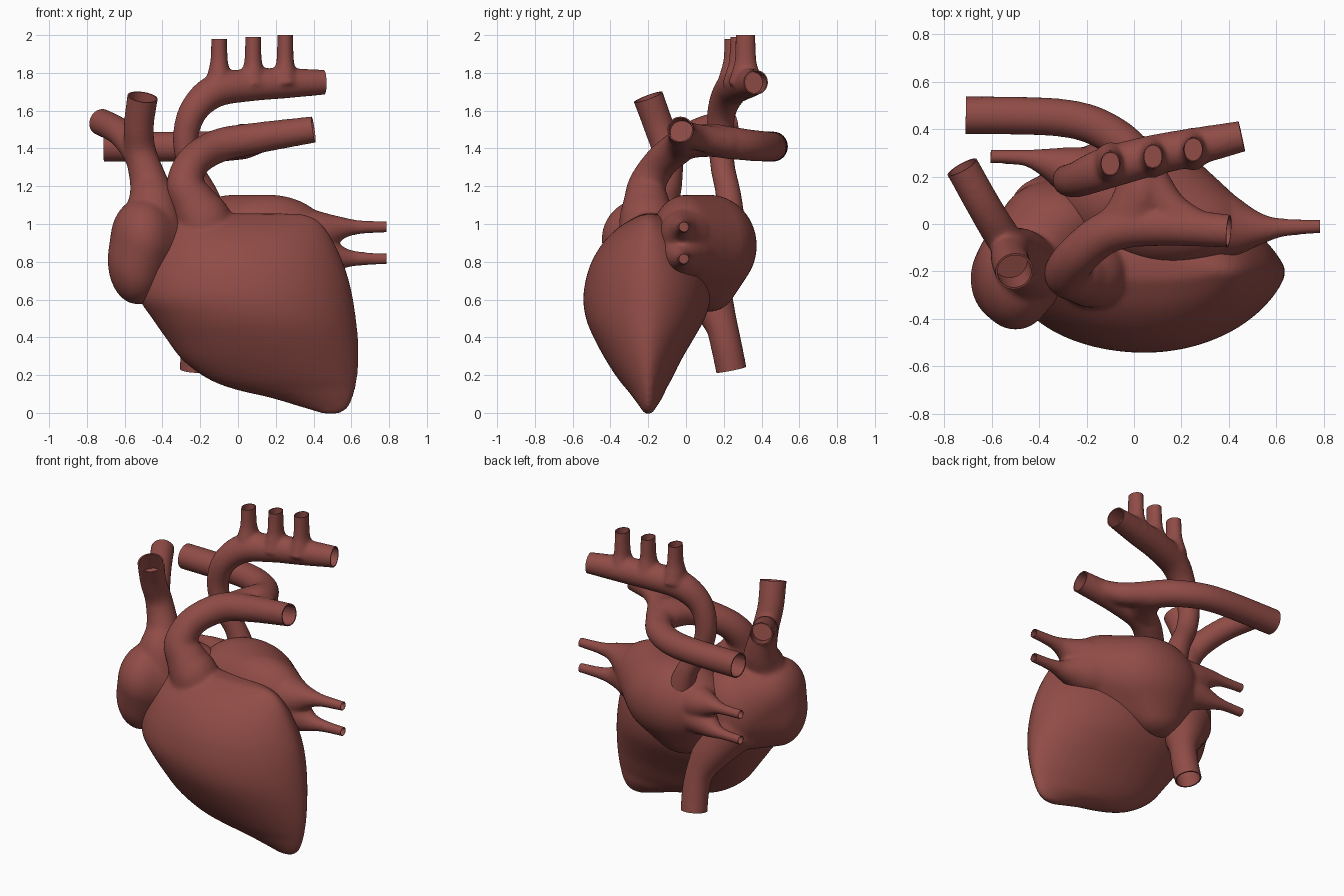
import bpy, bmesh, math
from mathutils import Vector, Matrix

if "Cube" in bpy.data.objects:
    bpy.data.objects.remove(bpy.data.objects["Cube"])

mat = bpy.data.materials.new("heart red")
mat.diffuse_color = (0.28, 0.072, 0.062, 1)
mat.use_nodes = True
mat.node_tree.nodes["Principled BSDF"].inputs["Base Color"].default_value = mat.diffuse_color
SIDES = 32


def loft(bm, rings):
    """Closed skin over a list of rings of points."""
    vs = [[bm.verts.new(p) for p in ring] for ring in rings]
    for a, b in zip(vs, vs[1:]):
        n = len(a)
        for i in range(n):
            bm.faces.new((a[i], a[(i + 1) % n], b[(i + 1) % n], b[i]))
    bm.faces.new(vs[0][::-1])
    bm.faces.new(vs[-1])


def spline(pts, steps=8):
    """Catmull-Rom through tuples of any length."""
    P = [pts[0]] + list(pts) + [pts[-1]]
    out = []
    for i in range(1, len(P) - 2):
        for s in range(steps):
            t = s / steps
            out.append([0.5 * (2 * b + (c - a) * t + (2 * a - 5 * b + 4 * c - d) * t * t
                               + (3 * b - a - 3 * c + d) * t ** 3)
                        for a, b, c, d in zip(*P[i - 1:i + 3])])
    out.append(list(pts[-1]))
    return out


def tube(bm, pts, ends=None, flat=1.0):
    """Swept tube of (x, y, z, radius); an open end is noted for cutting."""
    path = spline(pts)
    p = [Vector(q[:3]) for q in path]
    r = [q[3] for q in path]
    d = (p[-1] - p[-2]).normalized()
    if ends is not None:
        ends.append((p[-1].copy(), d, r[-1]))
        p.append(p[-1] + d * 0.06)
        r.append(r[-1])
    rings, side, prev = [], None, None
    for i, c in enumerate(p):
        t = (p[min(i + 1, len(p) - 1)] - p[max(i - 1, 0)]).normalized()
        if side is None:
            side = t.orthogonal().normalized()
        else:
            side = (prev.rotation_difference(t) @ side).normalized()
        prev = t
        up = t.cross(side)
        ring = []
        for k in range(SIDES):
            a = 2 * math.pi * k / SIDES
            o = (side * math.cos(a) + up * math.sin(a)) * r[i]
            o.y *= flat
            ring.append(c + o)
        rings.append(ring)
    loft(bm, rings)


def blob(bm, ellipsoids):
    """Convex hull around several (centre, half sizes) ellipsoids."""
    verts = []
    for c, s in ellipsoids:
        m = Matrix.Translation(c) @ Matrix.Diagonal((*s, 1))
        verts += bmesh.ops.create_uvsphere(bm, u_segments=40, v_segments=24, radius=1, matrix=m)["verts"]
    faces = list({f for v in verts for f in v.link_faces})
    bmesh.ops.delete(bm, geom=faces, context='FACES_ONLY')
    hull = bmesh.ops.convex_hull(bm, input=verts)
    junk = {g for k in ("geom_interior", "geom_unused") for g in hull[k] if isinstance(g, bmesh.types.BMVert)}
    bmesh.ops.delete(bm, geom=list(junk), context='VERTS')
    wires = [e for e in bm.edges if not e.link_faces]
    bmesh.ops.delete(bm, geom=wires, context='EDGES')


def open_end(bm, p, d, r):
    """Cut a vessel flat and sink a bore into it."""
    reach = r + 0.072
    fs = [f for f in bm.faces if (f.calc_center_median() - p).length < reach]
    geom = fs + list({e for f in fs for e in f.edges}) + list({v for f in fs for v in f.verts})
    bmesh.ops.bisect_plane(bm, geom=geom, plane_co=p, plane_no=d, clear_outer=True)
    for step in ("rim", "bore"):
        edge = [e for e in bm.edges if e.is_boundary]
        new = bmesh.ops.extrude_edge_only(bm, edges=edge)["geom"]
        for v in new:
            if isinstance(v, bmesh.types.BMVert):
                v.co = p + (v.co - p) * 0.9 if step == "rim" else v.co - d * r * 1.5
    bmesh.ops.edgeloop_fill(bm, edges=[e for e in bm.edges if e.is_boundary])


def finish(name, bm, ends, smooth=8):
    """Fuse the pieces, soften the joins, open the vessel ends."""
    bmesh.ops.recalc_face_normals(bm, faces=bm.faces)
    me = bpy.data.meshes.new(name)
    bm.to_mesh(me)
    bm.free()
    ob = bpy.data.objects.new(name, me)
    bpy.context.collection.objects.link(ob)
    m = ob.modifiers.new("fuse", 'REMESH')
    m.mode = 'VOXEL'
    m.voxel_size = 0.0115
    m = ob.modifiers.new("soften", 'SMOOTH')
    m.factor = 0.5
    m.iterations = smooth
    dg = bpy.context.evaluated_depsgraph_get()
    fused = bpy.data.meshes.new_from_object(ob.evaluated_get(dg))
    ob.modifiers.clear()
    bm = bmesh.new()
    bm.from_mesh(fused)
    for p, d, r in ends:
        open_end(bm, p, d, r)
    bmesh.ops.recalc_face_normals(bm, faces=bm.faces)
    bm.to_mesh(me)
    bm.free()
    bpy.data.meshes.remove(fused)
    me.materials.clear()
    me.materials.append(mat)
    me.shade_smooth()
    me.set_sharp_from_angle(angle=math.radians(45))


# Ventricles: z, x min, x max, y min, y max
bm, ends = bmesh.new(), []
levels = [(-0.006, .45, .54, -.22, -.18), (.025, .35, .585, -.24, -.16), (.08, .17, .61, -.28, -.125),
          (.125, -.02, .622, -.315, -.105), (.18, -.16, .632, -.36, -.075), (.28, -.295, .64, -.425, -.025),
          (.4, -.385, .636, -.49, .045), (.5, -.455, .625, -.53, .1), (.6, -.52, .61, -.544, .13),
          (.7, -.52, .588, -.532, .13), (.8, -.49, .555, -.5, .1), (.9, -.45, .51, -.44, .05),
          (.98, -.41, .462, -.36, -.02), (1.03, -.36, .41, -.28, -.08), (1.055, -.28, .34, -.23, -.14)]
rings = []
for z, x0, x1, y0, y1 in spline(levels, 4):
    ring = []
    for k in range(64):
        a = 2 * math.pi * k / 64
        c, s = math.cos(a), math.sin(a)
        w = abs(s) ** (1.18 if c > 0 else 1.0)
        y = -.2 + w * ((y1 + .2) if s > 0 else (y0 + .2))
        ring.append(((x0 + x1) / 2 + c * (x1 - x0) / 2, y, z))
    rings.append(ring)
loft(bm, rings)
# Pulmonary trunk with its left and right arteries, webbed at the fork
tube(bm, [(-.16, -.2, .9, .13), (-.18, -.205, 1.01, .15), (-.235, -.21, 1.11, .125), (-.28, -.205, 1.21, .1),
          (-.235, -.13, 1.33, .09), (-.1, -.03, 1.415, .09), (.1, -.01, 1.455, .083), (.4, -.03, 1.5, .071)], ends)
tube(bm, [(-.02, 0, 1.43, .08), (.03, .12, 1.445, .088), (.03, .23, 1.43, .087), (-.07, .36, 1.415, .083),
          (-.28, .445, 1.41, .081), (-.71, .46, 1.41, .081)], ends)
tube(bm, [(.32, -.02, 1.487, .055), (.16, .065, 1.46, .07), (.05, .22, 1.43, .08)])
tube(bm, [(-.17, -.08, 1.385, .07), (-.04, .05, 1.43, .08), (.02, .2, 1.435, .08)])
finish("ventricles_and_pulmonary_artery", bm, ends, 20)

# Right atrium with the upper and lower great veins
bm, ends = bmesh.new(), []
blob(bm, [((-.535, -.23, .81), (.155, .19, .235)), ((-.5, -.215, .92), (.175, .232, .22)),
          ((-.33, 0, .84), (.235, .185, .265))])
tube(bm, [(-.45, -.18, .95, .18), (-.45, -.17, 1.1, .14), (-.472, -.12, 1.22, .102), (-.515, -.1, 1.38, .083),
          (-.525, -.145, 1.52, .08), (-.505, -.2, 1.672, .082)], ends)
tube(bm, [(-.5, -.1, 1.28, .07), (-.55, -.06, 1.4, .075), (-.63, .07, 1.49, .073), (-.725, .24, 1.54, .072)], ends)
tube(bm, [(-.36, .03, .75, .18), (-.29, .12, .61, .13), (-.235, .185, .47, .088), (-.222, .215, .35, .083),
          (-.228, .24, .228, .082)], ends)
finish("right_atrium_and_great_veins", bm, ends, 14)

# Left atrium with paired lung veins on each side
bm, ends = bmesh.new(), []
blob(bm, [((-.01, .12, .885), (.34, .255, .27)), ((-.06, .12, .69), (.2, .15, .155)),
          ((.16, .005, .915), (.33, .195, .24))])
for side in (1, -1):
    z = lambda h: .9 + side * h
    tube(bm, [(.3, .01, z(.03), .17), (.43, -.015, z(.055), .122), (.54, -.02, z(.078), .065),
              (.63, -.015, z(.083), .039), (.785, -.01, z(.085), .03)], ends)
    tube(bm, [(-.15, .18, z(.03), .15), (-.28, .23, z(.055), .1), (-.39, .265, z(.078), .055),
              (-.47, .28, z(.083), .034), (-.605, .285, z(.085), .03)], ends)
finish("left_atrium_and_lung_veins", bm, ends, 10)

# Aorta with three upright branches
bm, ends = bmesh.new(), []
tube(bm, [(-.12, .23, 1.0, .085), (-.17, .225, 1.15, .068), (-.25, .195, 1.3, .065), (-.278, .185, 1.45, .067),
          (-.235, .19, 1.6, .076), (-.12, .235, 1.705, .088), (.06, .285, 1.735, .086),
          (.25, .325, 1.745, .08), (.455, .37, 1.75, .066)], ends)
for x, y, top in ((-.1, .255, 1.98), (.08, .285, 1.99), (.25, .315, 2.0)):
    tube(bm, [(x, y, 1.74, .075), (x, y, 1.81, .058), (x, y, 1.87, .046), (x, y, top, .042)], ends, 1.25)
finish("aorta", bm, ends)
